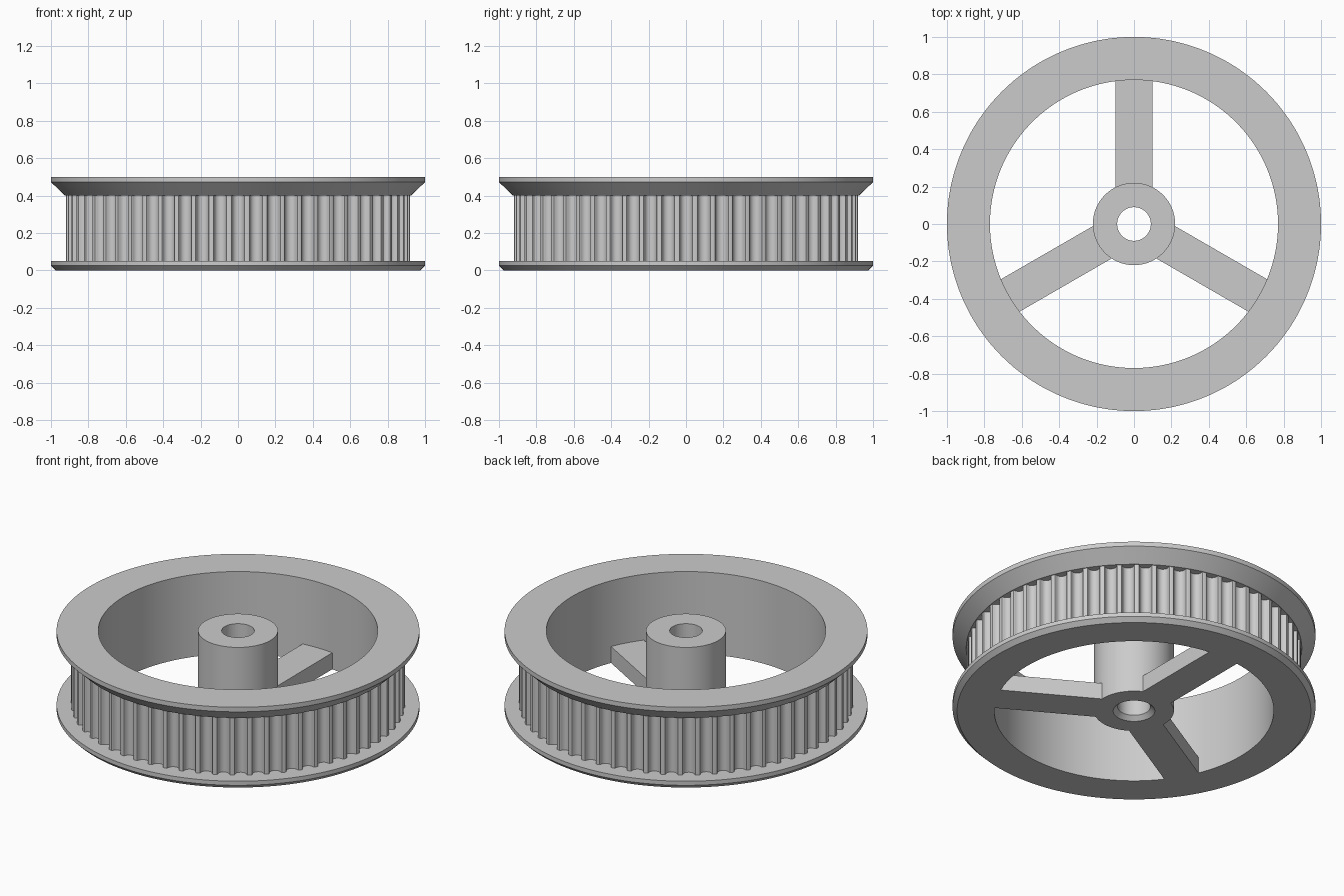
import bpy, bmesh, math

if "Cube" in bpy.data.objects:
    bpy.data.objects.remove(bpy.data.objects["Cube"])

GREY = bpy.data.materials.new("light_grey")
GREY.diffuse_color = (0.6, 0.6, 0.6, 1)
GREY.use_nodes = True
GREY.node_tree.nodes["Principled BSDF"].inputs["Base Color"].default_value = GREY.diffuse_color

TEETH = 60
BAND_R = 0.92


def lathe(name, angles, profile):
    """Closed solid of revolution; profile(i) gives (r, z) points for column i."""
    bm = bmesh.new()
    cols = [[bm.verts.new((r * math.cos(a), r * math.sin(a), z)) for r, z in profile(i)]
            for i, a in enumerate(angles)]
    for i, c in enumerate(cols):
        d = cols[(i + 1) % len(cols)]
        for j in range(len(c)):
            k = (j + 1) % len(c)
            bm.faces.new((c[j], d[j], d[k], c[k]))
    return finish(name, bm)


def finish(name, bm):
    bmesh.ops.recalc_face_normals(bm, faces=bm.faces)
    me = bpy.data.meshes.new(name)
    bm.to_mesh(me)
    bm.free()
    me.materials.append(GREY)
    ob = bpy.data.objects.new(name, me)
    bpy.context.collection.objects.link(ob)
    return ob


# Half of one belt groove: (sideways offset, depth)
half = [(0.0413, 0), (0.0358, 0.0018), (0.0331, 0.0064), (0.032, 0.0116), (0.0303, 0.0167),
        (0.0279, 0.0216), (0.025, 0.0263), (0.0198, 0.031), (0.0137, 0.0345), (0.007, 0.0366)]
groove = [(-x, d) for x, d in half] + [(0, 0.0373)] + [(x, d) for x, d in reversed(half)]

# Rim with two flanges and a grooved belt track
angles, track = [], []
for t in range(TEETH):
    for x, d in groove:
        angles.append(t * math.tau / TEETH + math.atan2(x, BAND_R - d))
        track.append(math.hypot(x, BAND_R - d) if d else BAND_R)


def rim_profile(i):
    r = track[i]
    return [(0.77, 0), (0.975, 0), (1, 0.025), (1, 0.05), (r, 0.05), (r, 0.4),
            (0.925, 0.4), (1, 0.472), (1, 0.5), (0.77, 0.5)]


wheel = lathe("pulley_wheel", angles, rim_profile)

# Hub with a bore, chamfered at the bottom
hub = lathe("hub", [i * math.tau / 120 for i in range(120)],
            lambda i: [(0.115, 0), (0.22, 0), (0.22, 0.5), (0.09, 0.5), (0.09, 0.025)])

# Three flat spokes
parts = [hub]
for n in range(3):
    bm = bmesh.new()
    bmesh.ops.create_cube(bm, size=1)
    for v in bm.verts:
        v.co.x = 0.17 if v.co.x < 0 else 0.80
        v.co.y *= 0.2
        v.co.z = (v.co.z + 0.5) * 0.1
    a = math.radians(90 + 120 * n)
    for v in bm.verts:
        x, y = v.co.x, v.co.y
        v.co.x, v.co.y = x * math.cos(a) - y * math.sin(a), x * math.sin(a) + y * math.cos(a)
    parts.append(finish("spoke", bm))

# Fuse hub, spokes and rim into one body
bpy.context.view_layer.objects.active = wheel
wheel.select_set(True)
for p in parts:
    m = wheel.modifiers.new("fuse", 'BOOLEAN')
    m.operation, m.solver, m.object = 'UNION', 'EXACT', p
    bpy.ops.object.modifier_apply(modifier=m.name)
    bpy.data.objects.remove(p)
bpy.ops.object.shade_smooth_by_angle(angle=math.radians(25))
